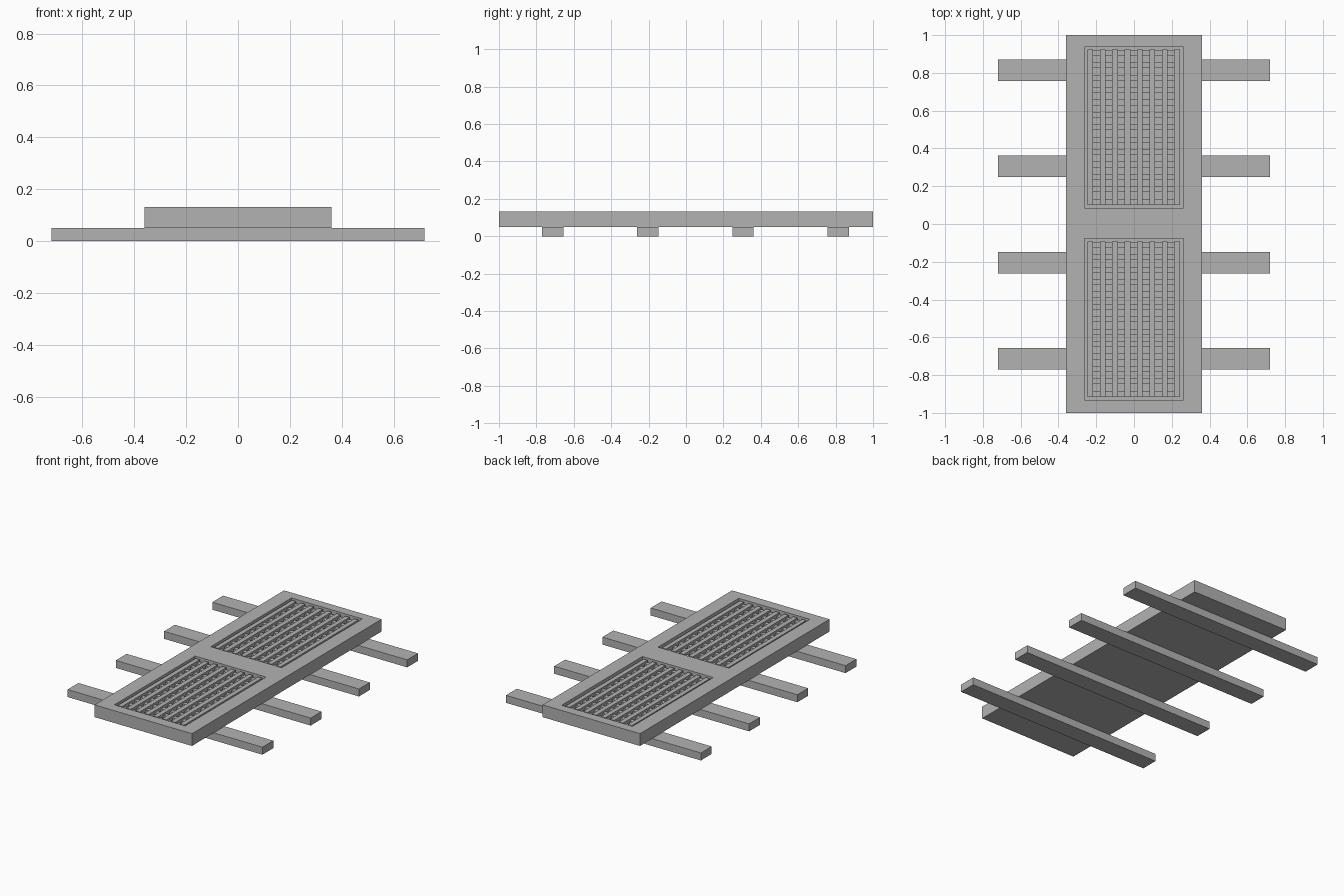
import bpy, bmesh
from mathutils import Vector

if "Cube" in bpy.data.objects:
    bpy.data.objects.remove(bpy.data.objects["Cube"], do_unlink=True)

grey = bpy.data.materials.new("plain_grey")
grey.use_nodes = True
grey.diffuse_color = (0.45, 0.45, 0.45, 1)
grey.node_tree.nodes["Principled BSDF"].inputs["Base Color"].default_value = (0.45, 0.45, 0.45, 1)


def add_box(bm, x0, x1, y0, y1, z0, z1):
    verts = bmesh.ops.create_cube(bm, size=1)["verts"]
    bmesh.ops.scale(bm, vec=(x1 - x0, y1 - y0, z1 - z0), verts=verts)
    bmesh.ops.translate(bm, vec=((x0 + x1) / 2, (y0 + y1) / 2, (z0 + z1) / 2), verts=verts)


def finish(bm, name):
    mesh = bpy.data.meshes.new(name)
    bmesh.ops.recalc_face_normals(bm, faces=bm.faces)
    bm.to_mesh(mesh)
    bm.free()
    mesh.materials.append(grey)
    obj = bpy.data.objects.new(name, mesh)
    bpy.context.collection.objects.link(obj)


BASE, TOP, FLOOR = 0.05, 0.132, 0.092
HALF_X = 0.262
PANELS = {"front": (-0.931, -0.078), "back": (0.086, 0.938)}

# Slab with two sunken rectangular trays
bm = bmesh.new()
add_box(bm, -0.36, 0.36, -1, 1, BASE, TOP)
cuts = [(Vector((x, 0, 0)), Vector((1, 0, 0))) for x in (-HALF_X, HALF_X)]
cuts += [(Vector((0, y, 0)), Vector((0, 1, 0))) for span in PANELS.values() for y in span]
for point, normal in cuts:
    bmesh.ops.bisect_plane(bm, geom=bm.verts[:] + bm.edges[:] + bm.faces[:],
                           plane_co=point, plane_no=normal)
trays = []
for face in bm.faces:
    c = face.calc_center_median()
    if face.normal.z > 0.9 and abs(c.x) < HALF_X and any(a < c.y < b for a, b in PANELS.values()):
        trays.append(face)
sunk = bmesh.ops.extrude_discrete_faces(bm, faces=trays)["faces"]
bmesh.ops.translate(bm, vec=(0, 0, FLOOR - TOP), verts=list({v for f in sunk for v in f.verts}))
finish(bm, "slab")

# Grates: long bars over lower cross rungs
BARS, RUNGS, PITCH, HALF_W = 8, 13, 0.0657, 0.015
for side, (y0, y1) in PANELS.items():
    bm = bmesh.new()
    for i in range(BARS):
        x = (i - (BARS - 1) / 2) * PITCH - 0.002
        add_box(bm, x - HALF_W, x + HALF_W, y0 + 0.015, y1 - 0.015, FLOOR, 0.126)
    finish(bm, side + "_grate_bars")

    bm = bmesh.new()
    for i in range(RUNGS):
        y = (y0 + y1) / 2 + (i - (RUNGS - 1) / 2) * PITCH
        add_box(bm, -0.246, 0.242, y - HALF_W, y + HALF_W, FLOOR, 0.113)
    finish(bm, side + "_grate_rungs")

# Cross beams under the slab
for i in range(4):
    bm = bmesh.new()
    y = -0.713 + i * 0.509
    add_box(bm, -0.72, 0.72, y - 0.057, y + 0.057, 0, BASE)
    finish(bm, "cross_beam_%d" % (i + 1))
